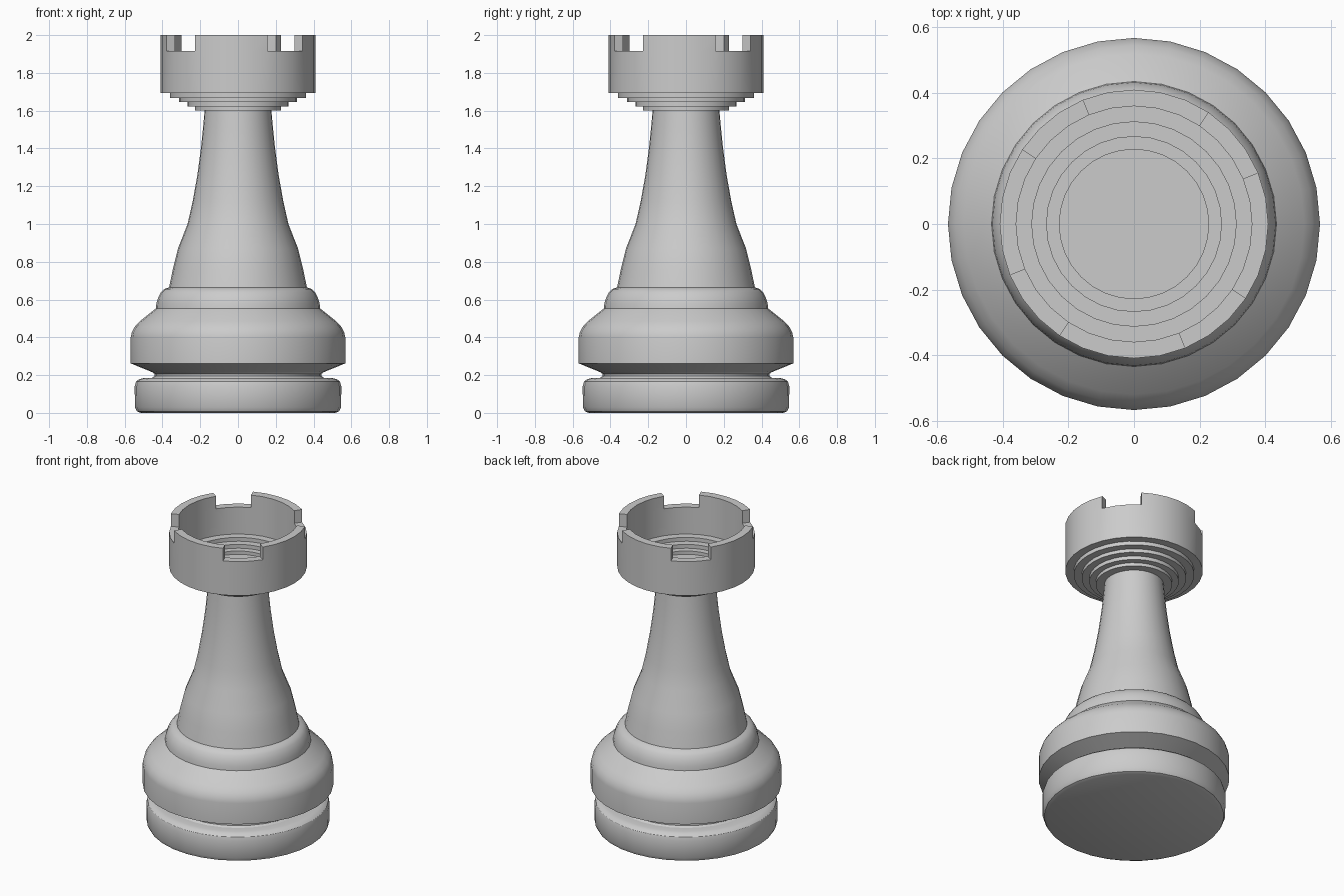
import bpy, bmesh, math

if "Cube" in bpy.data.objects:
    bpy.data.objects.remove(bpy.data.objects["Cube"])

SIDES = 32
STEP = 2 * math.pi / SIDES


def lathe(profile):
    """Revolve (radius, z) points, listed from bottom outside upwards."""
    bm = bmesh.new()
    rings = []
    for r, z in profile:
        if r == 0:
            rings.append([bm.verts.new((0, 0, z))] * SIDES)
        else:
            rings.append([bm.verts.new((r * math.cos(i * STEP), r * math.sin(i * STEP), z))
                          for i in range(SIDES)])
    for a, b in zip(rings, rings[1:]):
        for i in range(SIDES):
            j = (i + 1) % SIDES
            corners = list(dict.fromkeys((a[i], a[j], b[j], b[i])))
            bm.faces.new(corners)
    return bm


def finish(name, bm):
    mesh = bpy.data.meshes.new(name)
    bm.normal_update()
    bm.to_mesh(mesh)
    bm.free()
    obj = bpy.data.objects.new(name, mesh)
    bpy.context.collection.objects.link(obj)
    bpy.ops.object.select_all(action='DESELECT')
    obj.select_set(True)
    bpy.context.view_layer.objects.active = obj
    bpy.ops.object.shade_smooth_by_angle(angle=math.radians(30))
    return obj


# Rounded foot disc with the groove above it
finish("foot", lathe([
    (0, 0), (0.515, 0), (0.535, 0.008), (0.546, 0.03), (0.547, 0.14),
    (0.54, 0.165), (0.525, 0.178), (0.50, 0.184), (0.455, 0.186),
    (0.442, 0.195), (0.442, 0.207), (0.455, 0.216)]))

# Wide plinth: undercut cone, straight wall, rounded shoulder
finish("plinth", lathe([
    (0.455, 0.216), (0.568, 0.262), (0.568, 0.40), (0.562, 0.428),
    (0.546, 0.457), (0.52, 0.485), (0.435, 0.553)]))

# Rounded collar under the stem
finish("collar", lathe([
    (0.435, 0.553), (0.432, 0.58), (0.423, 0.61), (0.408, 0.638),
    (0.39, 0.656), (0.365, 0.664)]))

# Tapering stem
finish("stem", lathe([
    (0.365, 0.664), (0.345, 0.76), (0.318, 0.87), (0.267, 1.0),
    (0.24, 1.12), (0.215, 1.26), (0.195, 1.41), (0.184, 1.52), (0.177, 1.6)]))

# Hollow turret: stepped underside, wall up to the notch floor, stepped bowl
NOTCH_Z, TOP_Z = 1.917, 2.0
bm = lathe([
    (0.177, 1.6), (0.228, 1.6), (0.228, 1.621), (0.267, 1.621), (0.267, 1.645),
    (0.312, 1.645), (0.312, 1.668), (0.36, 1.668), (0.36, 1.693),
    (0.41, 1.693), (0.41, NOTCH_Z), (0.36, NOTCH_Z), (0.36, 1.74),
    (0.312, 1.74), (0.312, 1.715), (0.267, 1.715), (0.267, 1.69),
    (0.228, 1.69), (0.228, 1.668), (0, 1.668)])

# Battlements: raise the rim everywhere except four three-segment notches
merlon = []
for f in bm.faces:
    c = f.calc_center_median()
    if all(abs(v.co.z - NOTCH_Z) < 1e-4 for v in f.verts):
        segment = int((math.atan2(c.y, c.x) % (2 * math.pi)) / STEP)
        if segment % 8 not in (2, 3, 4):
            merlon.append(f)
raised = bmesh.ops.extrude_face_region(bm, geom=merlon)["geom"]
for v in raised:
    if isinstance(v, bmesh.types.BMVert):
        v.co.z = TOP_Z
leftover = [f for f in merlon if f.is_valid and
            all(abs(v.co.z - NOTCH_Z) < 1e-4 for v in f.verts)]
bmesh.ops.delete(bm, geom=leftover, context='FACES_ONLY')
bmesh.ops.recalc_face_normals(bm, faces=bm.faces)
finish("turret", bm)
